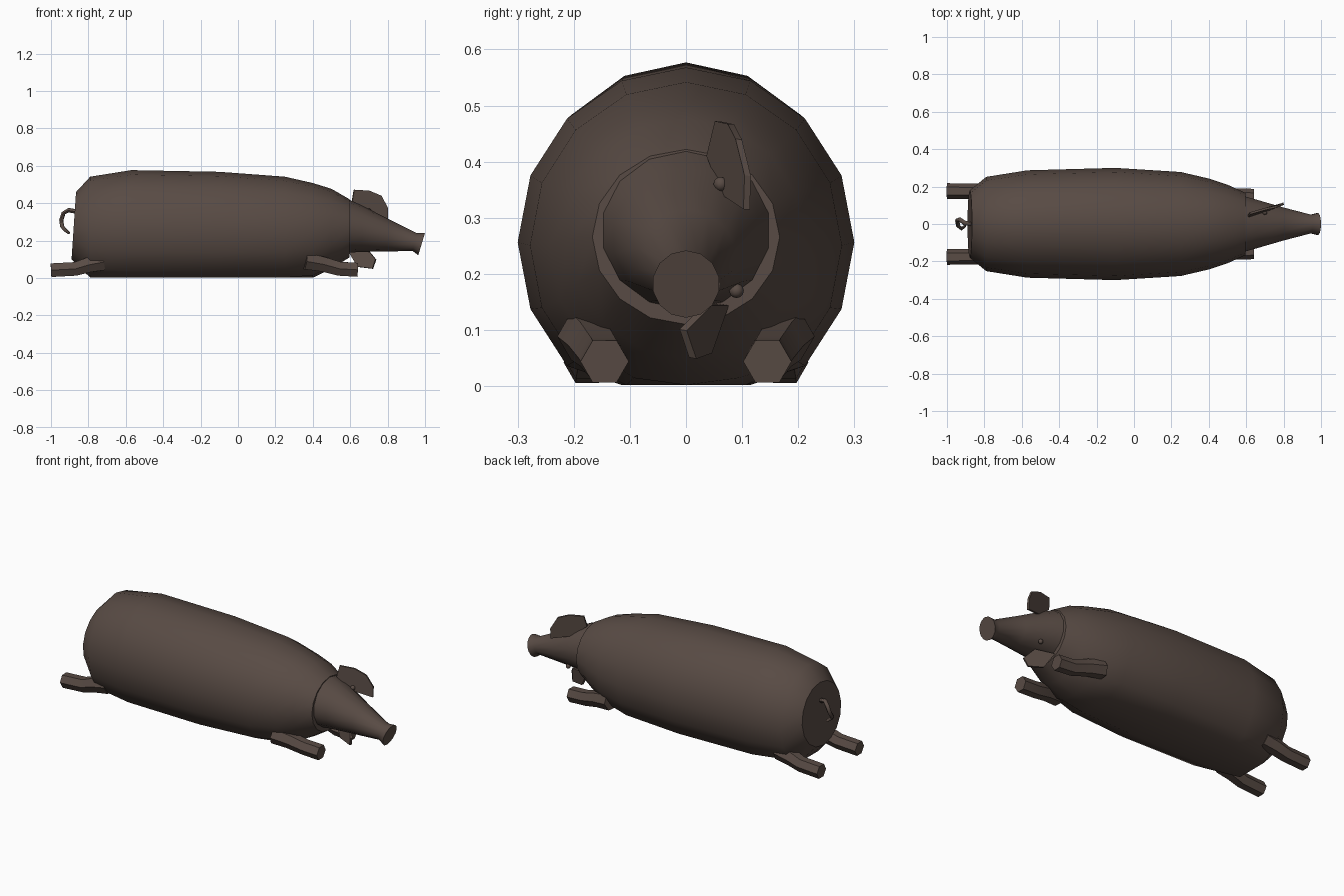
import bpy, bmesh, math
from mathutils import Vector

if "Cube" in bpy.data.objects:
    bpy.data.objects.remove(bpy.data.objects["Cube"])

hide = bpy.data.materials.new("dark brown hide")
hide.diffuse_color = (0.098, 0.070, 0.058, 1)
hide.use_nodes = True
hide.node_tree.nodes["Principled BSDF"].inputs["Base Color"].default_value = hide.diffuse_color


def finish(name, bm, angle=40):
    bmesh.ops.recalc_face_normals(bm, faces=bm.faces)
    me = bpy.data.meshes.new(name)
    bm.to_mesh(me)
    bm.free()
    ob = bpy.data.objects.new(name, me)
    bpy.context.collection.objects.link(ob)
    me.materials.append(hide)
    bpy.ops.object.select_all(action='DESELECT')
    bpy.context.view_layer.objects.active = ob
    ob.select_set(True)
    bpy.ops.object.shade_smooth_by_angle(angle=math.radians(angle))
    return ob


def skin(name, rings, angle=40):
    """Bridge rings of points and cap both ends."""
    bm = bmesh.new()
    vs = [[bm.verts.new(p) for p in r] for r in rings]
    n = len(vs[0])
    for a, b in zip(vs, vs[1:]):
        for i in range(n):
            j = (i + 1) % n
            bm.faces.new((a[i], a[j], b[j], b[i]))
    bm.faces.new(vs[0])
    bm.faces.new(vs[-1])
    return finish(name, bm, angle)


def oval(x, top, bottom, ry, lean=0, n=16, floor=None):
    """Upright oval ring; lean is the x shift from the middle to the top."""
    pts = []
    zc, rz = (top + bottom) / 2, (top - bottom) / 2
    for i in range(n):
        a = 2 * math.pi * i / n
        z = zc + rz * math.cos(a)
        if floor is not None:
            z = max(z, floor)
        pts.append((x + lean * math.cos(a), ry * math.sin(a), z))
    return pts


def tube(name, path, radii, n, up=Vector((0, 1, 0)), angle=40):
    """Round tube through a path, rings square to it."""
    path = [Vector(p) for p in path]
    rings = []
    for k, p in enumerate(path):
        t = (path[min(k + 1, len(path) - 1)] - path[max(k - 1, 0)]).normalized()
        u = (up - t * up.dot(t)).normalized()
        v = t.cross(u)
        rings.append([p + radii[k] * (u * math.cos(2 * math.pi * i / n) + v * math.sin(2 * math.pi * i / n))
                      for i in range(n)])
    return skin(name, rings, angle)


def plate(name, pts, thick):
    """Flat outline given a thickness."""
    bm = bmesh.new()
    vs = [Vector(p) for p in pts]
    c = sum(vs, Vector()) / len(vs)
    nrm = sum(((a - c).cross(b - c) for a, b in zip(vs, vs[1:] + vs[:1])), Vector()).normalized()
    f = bm.faces.new([bm.verts.new(p - nrm * thick / 2) for p in vs])
    ext = bmesh.ops.extrude_face_region(bm, geom=[f], use_keep_orig=True)
    bmesh.ops.translate(bm, vec=nrm * thick, verts=[g for g in ext["geom"] if isinstance(g, bmesh.types.BMVert)])
    return finish(name, bm, 30)


# Barrel body, flattened where it rests on the ground
body = [(-0.878, 0.46, 0.10, 0.18, 0.012), (-0.79, 0.542, -0.03, 0.252, 0),
        (-0.57, 0.577, -0.055, 0.287, 0), (-0.1, 0.568, -0.055, 0.30, 0),
        (0.25, 0.542, -0.04, 0.278, 0), (0.4, 0.508, -0.005, 0.243, 0),
        (0.5, 0.477, 0.05, 0.21, 0), (0.595, 0.422, 0.11, 0.167, 0)]
skin("body", [oval(*r, floor=0.002) for r in body])

# Tapered head with a flared snout
head = [(0.58, 0.425, 0.135, 0.155, 0), (0.66, 0.39, 0.14, 0.132, 0),
        (0.80, 0.315, 0.142, 0.09, 0.005), (0.945, 0.24, 0.145, 0.051, 0.012),
        (0.982, 0.242, 0.122, 0.06, 0.018)]
skin("head", [oval(*r, n=14) for r in head], 50)

# Ears
plate("upper_ear", [(0.61, 0.042, 0.41), (0.62, 0.057, 0.472), (0.70, 0.08, 0.467), (0.765, 0.094, 0.44),
                    (0.80, 0.110, 0.375), (0.80, 0.108, 0.315), (0.70, 0.07, 0.34)], 0.012)
plate("lower_ear", [(0.59, 0.07, 0.145), (0.70, 0.04, 0.145), (0.737, -0.005, 0.10),
                    (0.72, 0.012, 0.05), (0.64, 0.04, 0.06)], 0.014)

# Eyes
for name, p in (("upper_eye", (0.70, 0.062, 0.36)), ("lower_eye", (0.70, 0.09, 0.17))):
    bm = bmesh.new()
    bmesh.ops.create_uvsphere(bm, u_segments=10, v_segments=6, radius=0.013)
    bmesh.ops.translate(bm, vec=p, verts=bm.verts)
    finish(name, bm)

# Six-sided legs, stretched out flat
for side, s in (("left", 1), ("right", -1)):
    tube("front_leg_" + side, [(0.36, s * 0.18, 0.09), (0.45, s * 0.165, 0.075),
                               (0.54, s * 0.148, 0.05), (0.64, s * 0.145, 0.044)],
         [0.05, 0.046, 0.043, 0.043], 6)
    tube("back_leg_" + side, [(-0.72, s * 0.165, 0.085), (-0.80, s * 0.17, 0.07),
                              (-0.87, s * 0.175, 0.049), (-1.0, s * 0.176, 0.042)],
         [0.05, 0.046, 0.042, 0.042], 6)

# Curly tail
tube("tail", [(-0.86, 0, 0.355), (-0.905, 0.005, 0.363), (-0.933, 0.025, 0.347), (-0.945, 0.02, 0.31),
              (-0.94, -0.01, 0.275), (-0.922, -0.025, 0.255), (-0.903, -0.01, 0.24)],
     [0.013, 0.013, 0.012, 0.012, 0.011, 0.010, 0.007], 6, up=Vector((0.2, 1, 0.1)), angle=60)
